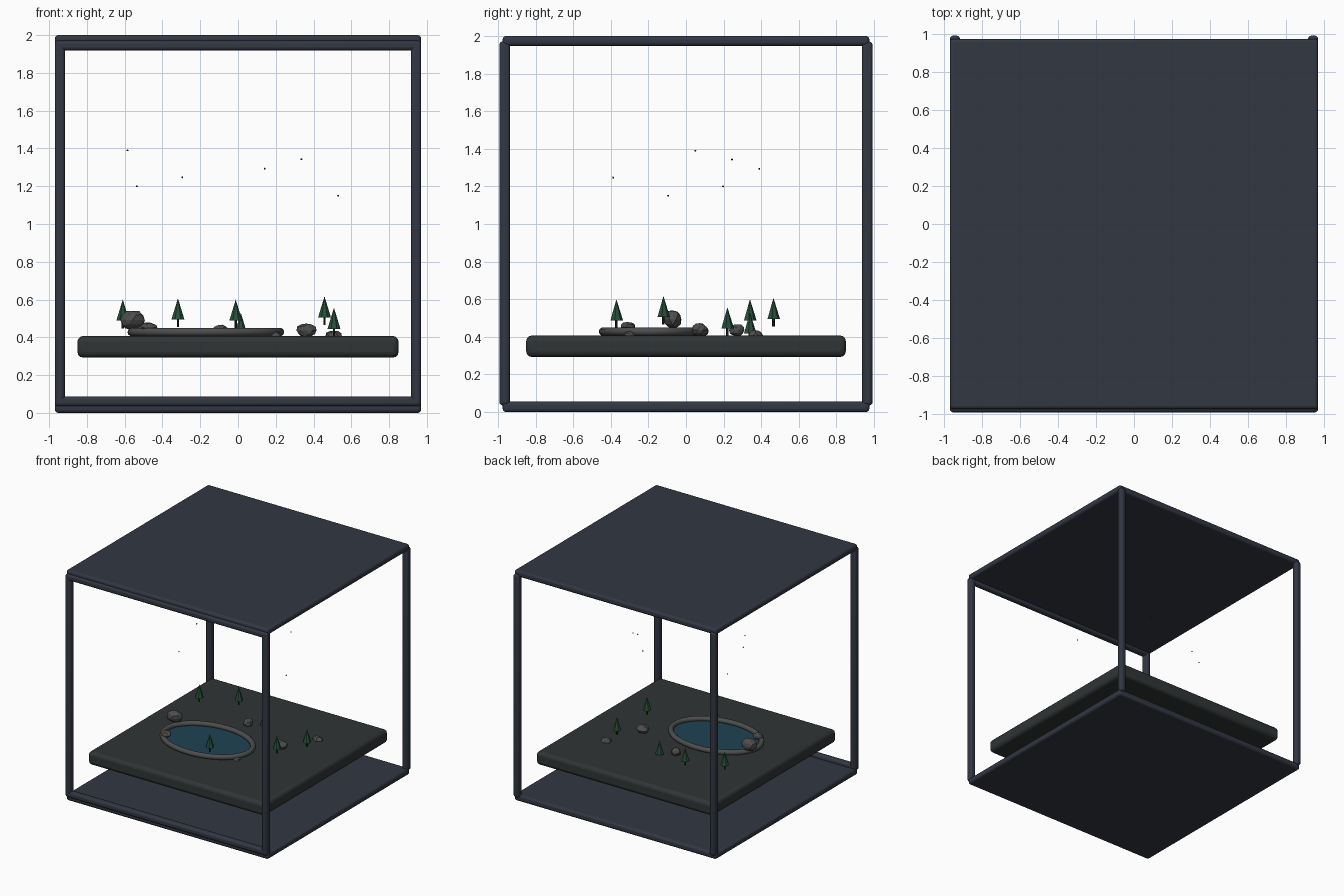
import bpy, math, random
from mathutils import Vector

if "Cube" in bpy.data.objects:
    bpy.data.objects.remove(bpy.data.objects["Cube"])

random.seed(4)


def material(name, rgb):
    m = bpy.data.materials.new(name)
    m.diffuse_color = (*rgb, 1)
    m.use_nodes = True
    m.node_tree.nodes["Principled BSDF"].inputs["Base Color"].default_value = m.diffuse_color
    return m


FRAME = material("frame_blue", (0.032, 0.038, 0.055))
GROUND = material("ground_dark", (0.03, 0.035, 0.036))
STONE = material("stone_grey", (0.075, 0.075, 0.075))
WATER = material("water_teal", (0.012, 0.055, 0.085))
LEAF = material("leaf_green", (0.02, 0.075, 0.04))
BARK = material("bark_dark", (0.018, 0.02, 0.016))
DOT = material("speck_dark", (0.01, 0.01, 0.01))


def finish(name, mat, smooth=False):
    o = bpy.context.object
    o.name = name
    o.data.materials.append(mat)
    if smooth:
        bpy.ops.object.shade_smooth_by_angle(angle=math.radians(40))
    return o


def box(name, lo, hi, mat, bevel):
    lo, hi = Vector(lo), Vector(hi)
    bpy.ops.mesh.primitive_cube_add(size=1, location=(lo + hi) / 2)
    bpy.context.object.scale = hi - lo
    bpy.ops.object.transform_apply(location=False, rotation=False, scale=True)
    o = finish(name, mat, True)
    b = o.modifiers.new("bevel", "BEVEL")
    b.width, b.segments = bevel, 3
    return o


# Case: top and bottom plates, four posts, two front rails
box("bottom_plate", (-0.97, -0.975, 0), (0.97, 0.975, 0.055), FRAME, 0.018)
box("top_plate", (-0.97, -0.975, 1.947), (0.97, 0.975, 2), FRAME, 0.018)
for sx in (-1, 1):
    for sy in (-1, 1):
        x, y = 0.943 * sx, 0.964 * sy
        box("corner_post", (x - 0.027, y - 0.028, 0.035),
            (x + 0.027, y + 0.028, 1.97), FRAME, 0.018)
for z in (0.061, 1.945):
    box("front_rail", (-0.97, -0.992, z - 0.026), (0.97, -0.936, z + 0.026), FRAME, 0.018)

# Floating ground slab
box("ground_slab", (-0.85, -0.85, 0.293), (0.85, 0.85, 0.407), GROUND, 0.03)

# Pond water and stone rim
RX, RY, CX, CY = 0.393, 0.27, -0.17, -0.172
bpy.ops.mesh.primitive_cylinder_add(vertices=48, radius=1, depth=0.02, location=(CX, CY, 0.406))
bpy.context.object.scale = (RX, RY, 1)
finish("pond_water", WATER)
curve = bpy.data.curves.new("pond_rim", "CURVE")
curve.dimensions = "3D"
curve.bevel_depth, curve.bevel_resolution = 0.022, 3
ring = curve.splines.new("POLY")
N = 40
ring.points.add(N - 1)
for i, p in enumerate(ring.points):
    a = math.tau * i / N
    p.co = (CX + RX * math.cos(a), CY + RY * math.sin(a), 0.428, 1)
ring.use_cyclic_u = True
rim = bpy.data.objects.new("pond_rim", curve)
curve.materials.append(STONE)
bpy.context.collection.objects.link(rim)

# Rocks: centre and half sizes
rocks = [((-0.56, -0.07, 0.492), (0.068, 0.052, 0.053)),
         ((-0.472, -0.31, 0.453), (0.046, 0.042, 0.027)),
         ((-0.09, 0.27, 0.435), (0.042, 0.042, 0.036)),
         ((0.362, 0.075, 0.437), (0.054, 0.046, 0.037)),
         ((0.505, 0.37, 0.408), (0.045, 0.04, 0.03)),
         ((0.20, -0.30, 0.408), (0.03, 0.03, 0.022))]
for loc, size in rocks:
    bpy.ops.mesh.primitive_ico_sphere_add(subdivisions=2, radius=1, location=loc)
    o = finish("rock", STONE)
    for v in o.data.vertices:
        v.co *= random.uniform(0.86, 1.06)
    o.scale = size

# Pine trees: x, y and tip height
trees = [(-0.61, 0.34, 0.6), (-0.318, 0.465, 0.607), (-0.012, -0.37, 0.6),
         (0.015, 0.34, 0.53), (0.458, -0.12, 0.617), (0.508, 0.22, 0.557)]
for x, y, tip in trees:
    bpy.ops.mesh.primitive_cylinder_add(vertices=6, radius=0.007, depth=0.07,
                                        location=(x, y, tip - 0.117))
    finish("tree_trunk", BARK)
    bpy.ops.mesh.primitive_cone_add(vertices=7, radius1=0.035, radius2=0, depth=0.112,
                                    location=(x, y, tip - 0.056))
    finish("tree_crown", LEAF)

# Floating specks
for loc in [(-0.585, 0.05, 1.39), (-0.535, 0.197, 1.2), (-0.295, -0.387, 1.247),
            (0.142, 0.39, 1.293), (0.336, 0.245, 1.343), (0.53, -0.095, 1.15)]:
    bpy.ops.mesh.primitive_ico_sphere_add(subdivisions=2, radius=0.005, location=loc)
    finish("floating_speck", DOT)
